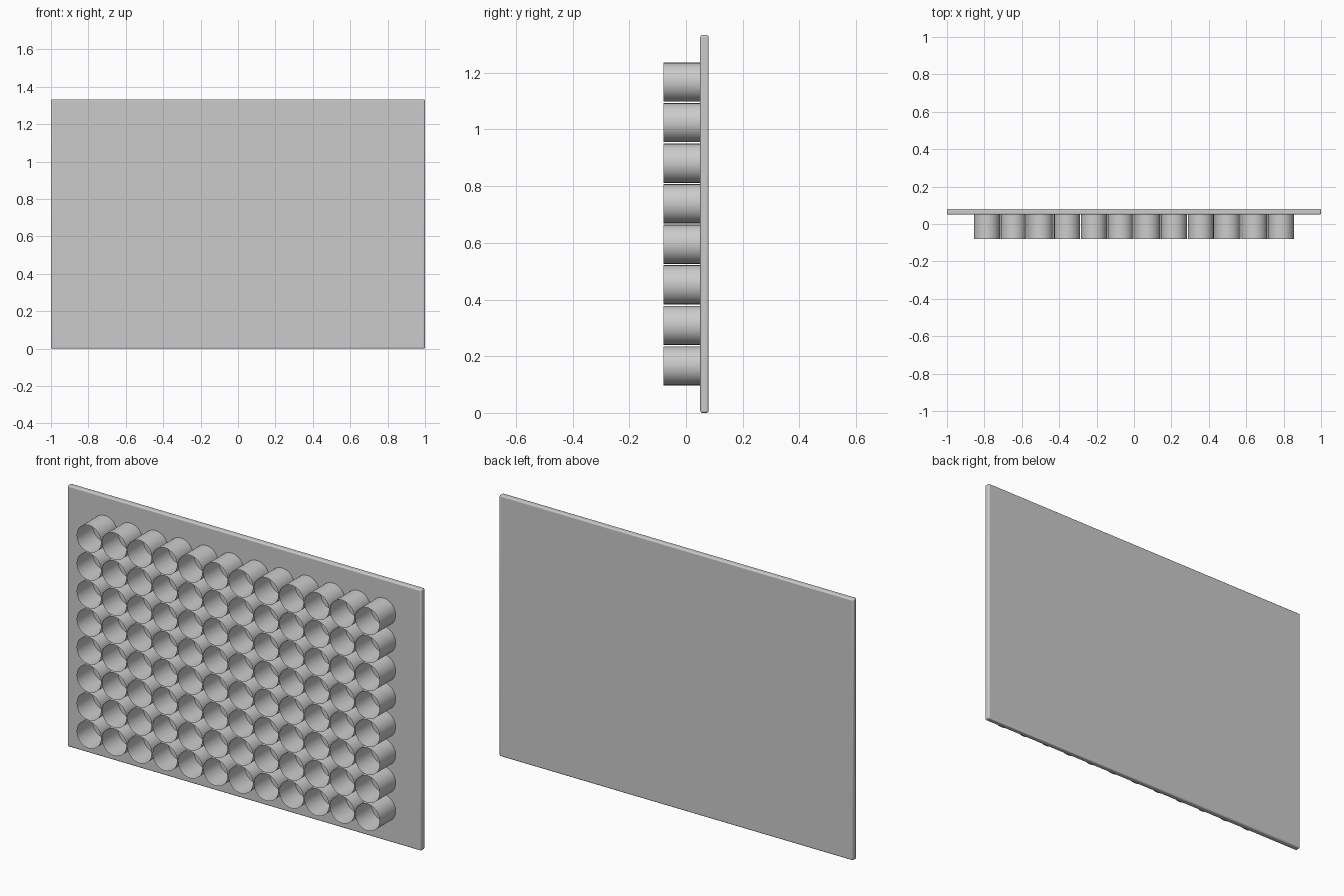
import bpy

if "Cube" in bpy.data.objects:
    bpy.data.objects.remove(bpy.data.objects["Cube"])

COLS, ROWS = 12, 8
PITCH, RADIUS = 0.143, 0.069
HEIGHT = 1.333
BACK, FACE, FRONT = 0.08, 0.05, -0.08


def smooth(obj):
    bpy.ops.object.select_all(action='DESELECT')
    obj.select_set(True)
    bpy.context.view_layer.objects.active = obj
    bpy.ops.object.shade_smooth_by_angle()


# Flat backing panel with softened edges
bpy.ops.mesh.primitive_cube_add(size=1, location=(0, (BACK + FACE) / 2, HEIGHT / 2))
panel = bpy.context.object
panel.name = "back_panel"
panel.scale = (2, BACK - FACE, HEIGHT)
bpy.ops.object.transform_apply(location=False, rotation=False, scale=True)
bevel = panel.modifiers.new("soft_edges", 'BEVEL')
bevel.width = 0.007
bevel.segments = 3
smooth(panel)

# One thin open tube at the lower left, pointing forward
x0 = -PITCH * (COLS - 1) / 2
z0 = HEIGHT / 2 - PITCH * (ROWS - 1) / 2
bpy.ops.mesh.primitive_cylinder_add(
    vertices=32, radius=RADIUS, depth=FACE - FRONT, end_fill_type='NOTHING',
    location=(x0, (FACE + FRONT) / 2, z0), rotation=(1.5707963, 0, 0))
tubes = bpy.context.object
tubes.name = "tube_grid"
bpy.ops.object.transform_apply(location=False, rotation=True, scale=False)
smooth(tubes)

# Repeat the tube across and up the panel
for name, count, step in (("columns", COLS, (PITCH, 0, 0)), ("rows", ROWS, (0, 0, PITCH))):
    array = tubes.modifiers.new(name, 'ARRAY')
    array.count = count
    array.use_relative_offset = False
    array.use_constant_offset = True
    array.constant_offset_displace = step
